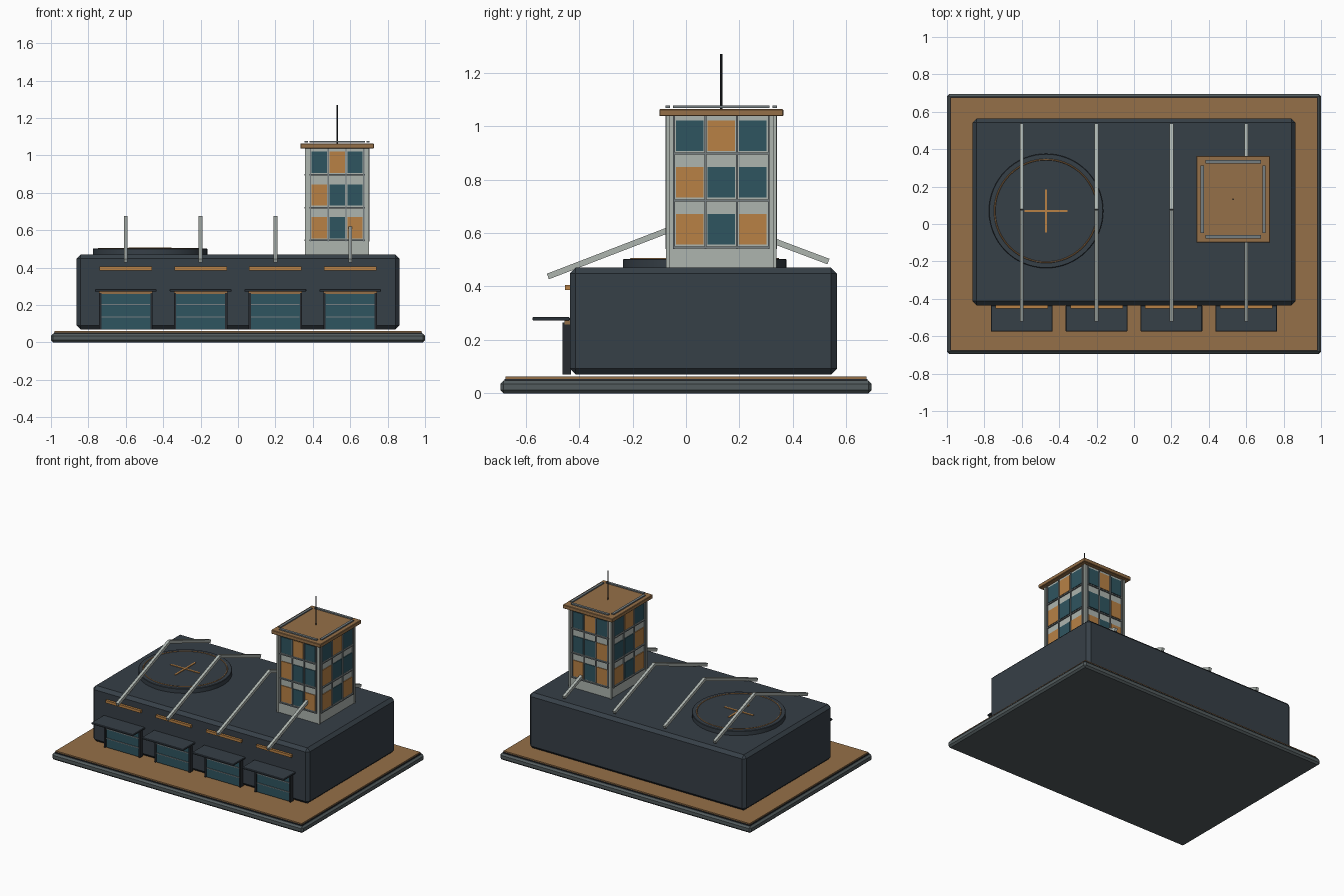
import bpy, math
from mathutils import Vector

if "Cube" in bpy.data.objects:
    bpy.data.objects.remove(bpy.data.objects["Cube"])


def mat(name, r, g, b):
    m = bpy.data.materials.new(name)
    m.diffuse_color = (r, g, b, 1)
    m.use_nodes = True
    m.node_tree.nodes["Principled BSDF"].inputs["Base Color"].default_value = m.diffuse_color
    return m


DARK = mat("dark_slate", 0.037, 0.05, 0.063)
CHAR = mat("charcoal", 0.02, 0.024, 0.03)
STONE = mat("stone", 0.085, 0.105, 0.11)
TAN = mat("tan", 0.30, 0.16, 0.065)
AMBER = mat("amber", 0.48, 0.22, 0.06)
TEAL = mat("teal", 0.028, 0.09, 0.117)
PALE = mat("pale_grey", 0.42, 0.46, 0.43)
STEEL = mat("steel", 0.18, 0.21, 0.22)


def finish(o, name, m, bevel=0):
    o.name = name
    o.data.materials.append(m)
    if bevel:
        b = o.modifiers.new("bevel", 'BEVEL')
        b.width = bevel
        b.segments = 1
    return o


def box(name, x, y, z, m, bevel=0):
    """Box from (min, max) pairs on each axis."""
    bpy.ops.mesh.primitive_cube_add(size=1, location=[sum(p) / 2 for p in (x, y, z)])
    o = bpy.context.object
    o.scale = [p[1] - p[0] for p in (x, y, z)]
    bpy.ops.object.transform_apply(location=False, rotation=False, scale=True)
    return finish(o, name, m, bevel)


def cyl(name, loc, r, h, m, n=48, bevel=0):
    bpy.ops.mesh.primitive_cylinder_add(vertices=n, radius=r, depth=h, location=loc)
    o = finish(bpy.context.object, name, m, bevel)
    bpy.ops.object.shade_smooth_by_angle()
    return o


def around(c, half):
    return (c - half, c + half)


# Ground slab and paving
box("base_slab", (-1, 1), (-0.695, 0.695), (0, 0.047), STONE, 0.012)
box("base_step", (-0.985, 0.985), (-0.68, 0.68), (0.045, 0.053), CHAR)
box("paving", (-0.98, 0.98), (-0.675, 0.675), (0.05, 0.062), TAN)

# Main hall
box("hall", (-0.863, 0.863), (-0.435, 0.565), (0.07, 0.47), DARK, 0.022)

# Vehicle bays and roof ribs, one set per bay
RIDGE = (0.075, 0.665)
for x in (-0.6, -0.2, 0.2, 0.6):
    box("bay_door", around(x, 0.132), (-0.455, -0.43), (0.07, 0.258), TEAL)
    for z in (0.136, 0.204):
        box("door_slat", around(x, 0.13), (-0.46, -0.45), around(z, 0.003), STEEL)
    for s in (-1, 1):
        box("door_post", around(x + s * 0.137, 0.006), (-0.463, -0.43), (0.07, 0.265), CHAR)
    box("door_header", around(x, 0.143), (-0.455, -0.43), (0.258, 0.272), TAN)
    box("canopy", around(x, 0.165), (-0.575, -0.435), (0.272, 0.285), DARK, 0.003)
    box("sign_strip", around(x, 0.14), (-0.452, -0.43), (0.386, 0.405), AMBER)
    for y, z in ((-0.517, 0.437), (0.533, 0.493)):
        a, b = Vector((x, y, z)), Vector((x, *RIDGE))
        d = b - a
        rib = box("roof_rib", around(0, 0.01), around(0, d.length / 2), around(0, 0.011), PALE)
        rib.location = (a + b) / 2
        rib.rotation_euler = (math.atan2(d.z, d.y), 0, 0)

# Landing pad
PX, PY = -0.47, 0.07
cyl("landing_pad", (PX, PY, 0.485), 0.306, 0.036, DARK, 64, 0.003)
bpy.ops.mesh.primitive_torus_add(major_radius=0.275, minor_radius=0.004, major_segments=64,
                                 minor_segments=6, location=(PX, PY, 0.503))
finish(bpy.context.object, "pad_ring", TAN)
box("pad_cross_x", around(PX, 0.115), around(PY, 0.006), (0.5, 0.507), AMBER)
box("pad_cross_y", around(PX, 0.006), around(PY, 0.115), (0.5, 0.507), AMBER)

# Control tower
TX, TY, HX, HY = 0.53, 0.132, 0.165, 0.2
box("tower", around(TX, HX), around(TY, HY), (0.46, 1.04), PALE)
box("tower_roof", around(TX, 0.197), around(TY, 0.232), (1.037, 1.064), TAN, 0.003)
cyl("antenna", (TX, TY, 1.16), 0.004, 0.22, CHAR, 10)


def on_face(name, axis, side, c, half, z, out, m):
    """Thin plate on a tower face; c is its offset along the face."""
    if axis == 0:
        box(name, around(TX + c, half), around(TY + side * HY, out), z, m)
    else:
        box(name, around(TX + side * HX, out), around(TY + c, half), z, m)


AMBER_CELLS = {(0, 0), (2, 0), (0, 1), (1, 2)}
for axis, pitch, span in ((0, 0.095, 0.148), (1, 0.118, 0.18)):
    for side in (-1, 1):
        for row in range(3):
            zc = 0.614 + 0.175 * row
            for col in range(3):
                m = AMBER if (col, row) in AMBER_CELLS else TEAL
                on_face("window", axis, side, (col - 1) * pitch, pitch * 0.43,
                        around(zc, 0.057), 0.005, m)
        for i in range(4):
            on_face("floor_band", axis, side, 0, span, around(0.546 + 0.1755 * i, 0.004), 0.009, STEEL)
            on_face("mullion", axis, side, (i - 1.5) * pitch, 0.003, (0.54, 1.037), 0.008, STEEL)
for sx in (-1, 1):
    for sy in (-1, 1):
        box("corner_post", around(TX + sx * HX, 0.006), around(TY + sy * HY, 0.006), (0.465, 1.04), PALE)
